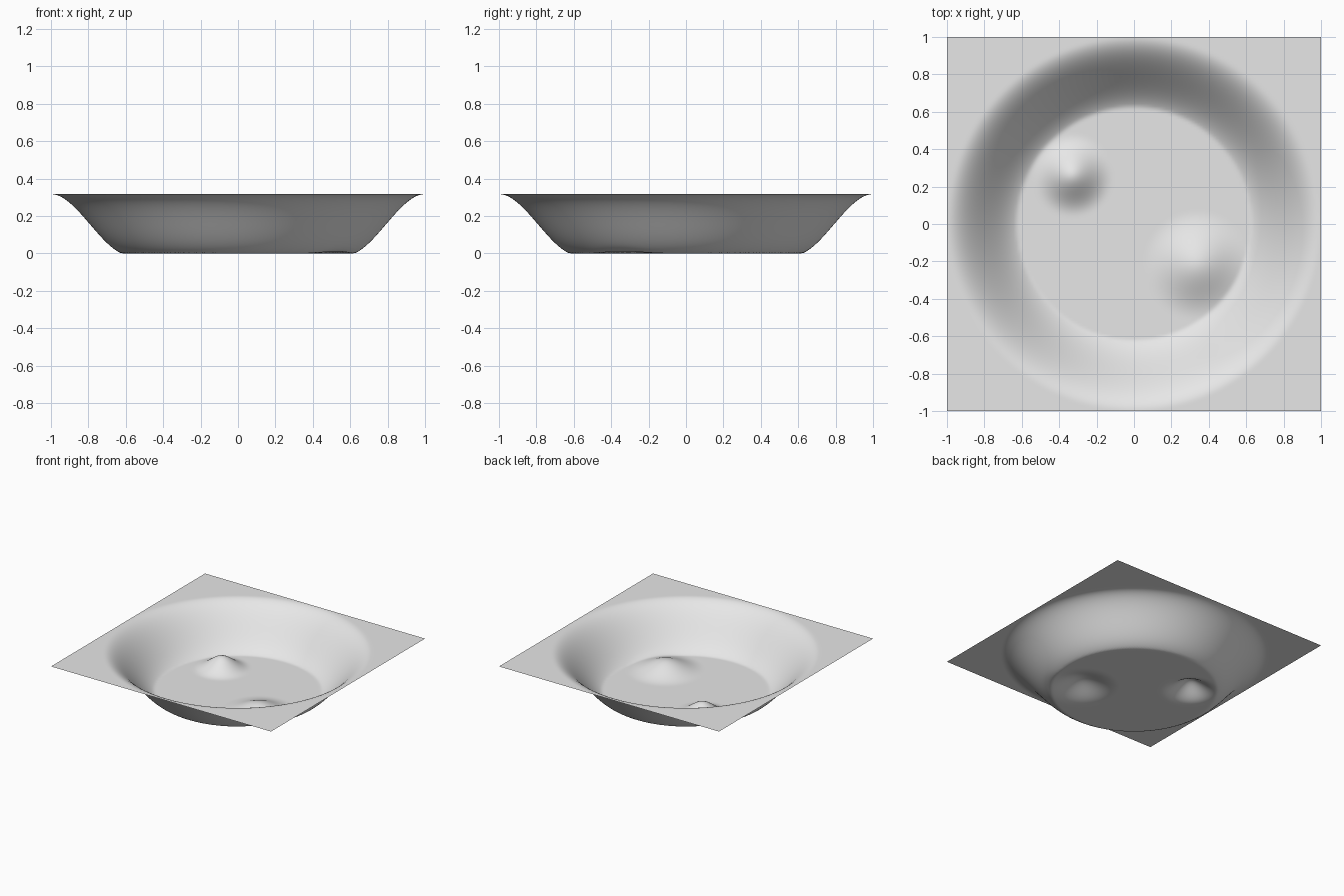
import bpy, bmesh
from mathutils import Vector

RIM = 0.317
CRATER_INNER, CRATER_OUTER = 0.58, 1.0
# Mounds on the crater floor: centre, radius, height, sharpness
MOUNDS = [
    (Vector((-0.33, 0.26)), 0.23, 0.10, 1.3),
    (Vector((0.34, -0.22)), 0.30, 0.08, 1.2),
]


def smoothstep(t):
    t = min(max(t, 0.0), 1.0)
    return t * t * (3 - 2 * t)


def terrain_height(p):
    # Flat floor, S-shaped wall, flat rim
    wall = smoothstep((p.length - CRATER_INNER) / (CRATER_OUTER - CRATER_INNER))
    z = max(0.0, -0.01 + (RIM + 0.01) * wall)
    for centre, radius, height, sharpness in MOUNDS:
        bump = height * smoothstep(1 - (p - centre).length / radius) ** sharpness
        z += bump * (1 - wall)
    return z


cube = bpy.data.objects.get("Cube")
if cube:
    bpy.data.objects.remove(cube, do_unlink=True)

# Plain grey ground material
grey = bpy.data.materials.new("light grey")
grey.use_nodes = True
colour = (0.8, 0.8, 0.8, 1)
grey.diffuse_color = colour
grey.node_tree.nodes["Principled BSDF"].inputs["Base Color"].default_value = colour

# Square terrain sheet, displaced into a round basin
bm = bmesh.new()
bmesh.ops.create_grid(bm, x_segments=140, y_segments=140, size=1)
for v in bm.verts:
    v.co.z = terrain_height(v.co.xy)
for f in bm.faces:
    f.smooth = True
mesh = bpy.data.meshes.new("crater_terrain")
bm.to_mesh(mesh)
bm.free()
mesh.materials.append(grey)
terrain = bpy.data.objects.new("crater_terrain", mesh)
bpy.context.collection.objects.link(terrain)
